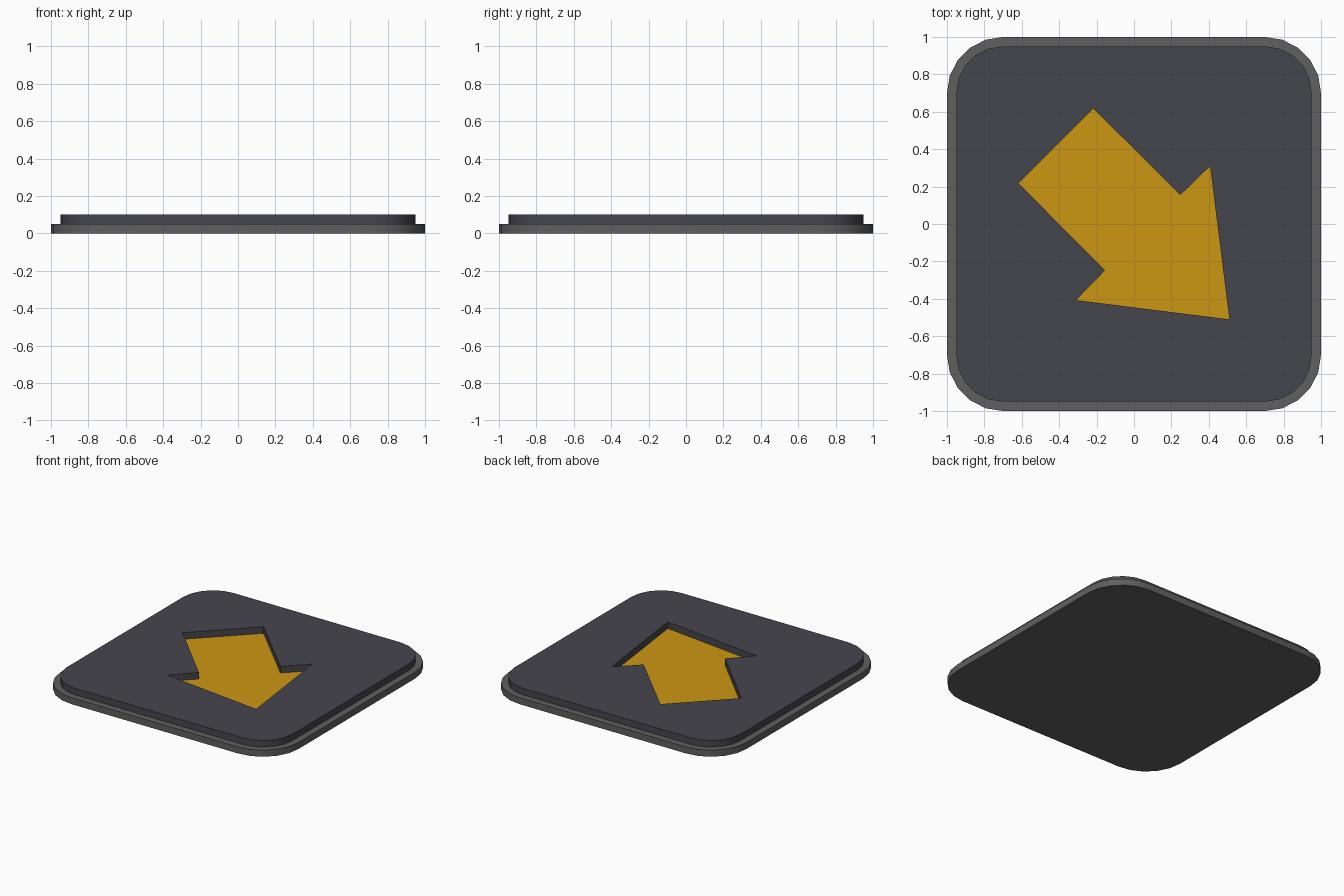
import bpy, bmesh
from math import cos, sin, radians

if "Cube" in bpy.data.objects:
    bpy.data.objects.remove(bpy.data.objects["Cube"])


def material(name, rgb):
    m = bpy.data.materials.new(name)
    m.diffuse_color = (*rgb, 1)
    m.use_nodes = True
    m.node_tree.nodes["Principled BSDF"].inputs["Base Color"].default_value = m.diffuse_color
    return m


def rounded_square(half, radius, steps=5):
    """Counter-clockwise outline with rounded corners."""
    pts = []
    for i, (sx, sy) in enumerate(((1, 1), (-1, 1), (-1, -1), (1, -1))):
        for k in range(steps + 1):
            a = radians(90 * i + 90 * k / steps)
            pts.append((sx * (half - radius) + radius * cos(a),
                        sy * (half - radius) + radius * sin(a)))
    return pts


def loop(bm, pts, z):
    return [bm.verts.new((x, y, z)) for x, y in pts]


def bridge(bm, low, high):
    for i in range(len(low)):
        j = (i + 1) % len(low)
        bm.faces.new((low[i], low[j], high[j], high[i]))


def finish(bm, name, mat):
    me = bpy.data.meshes.new(name)
    bm.to_mesh(me)
    bm.free()
    me.materials.append(mat)
    ob = bpy.data.objects.new(name, me)
    bpy.context.collection.objects.link(ob)
    bpy.ops.object.select_all(action='DESELECT')
    ob.select_set(True)
    bpy.context.view_layer.objects.active = ob
    bpy.ops.object.shade_smooth_by_angle(angle=radians(30))


outer = rounded_square(1.0, 0.3)
inner = rounded_square(0.95, 0.25)

# Arrow outline: one half, mirrored across its diagonal axis
half = [(0.51, -0.51), (0.407, 0.31), (0.248, 0.155), (-0.218, 0.618)]
arrow = half + [(-y, -x) for x, y in reversed(half[1:])]

# Base plate: underside, rim and narrow ledge
bm = bmesh.new()
bottom = loop(bm, outer, 0)
rim = loop(bm, outer, 0.05)
bm.faces.new(bottom[::-1])
bridge(bm, bottom, rim)
bridge(bm, rim, loop(bm, inner, 0.05))
finish(bm, "base_plate", material("base_grey", (0.115, 0.115, 0.115)))

# Top plate: rim, face with an arrow cut-out, and recess walls
bm = bmesh.new()
top_edge = loop(bm, inner, 0.1)
bridge(bm, loop(bm, inner, 0.05), top_edge)
cut_edge = loop(bm, arrow, 0.1)
bridge(bm, cut_edge, loop(bm, arrow, 0.05))
edges = [bm.edges.get((ring[i - 1], ring[i]))
         for ring in (top_edge, cut_edge) for i in range(len(ring))]
fill = bmesh.ops.triangle_fill(bm, edges=edges, use_beauty=True,
                               use_dissolve=False, normal=(0, 0, 1))
for f in fill["geom"]:
    if isinstance(f, bmesh.types.BMFace):
        f.normal_update()
        if f.normal.z < 0:
            f.normal_flip()
finish(bm, "top_plate", material("dark_slate", (0.06, 0.06, 0.075)))

# Arrow floor inside the recess
bm = bmesh.new()
bm.faces.new(loop(bm, arrow, 0.05))
finish(bm, "arrow_floor", material("amber", (0.6, 0.31, 0.006)))
